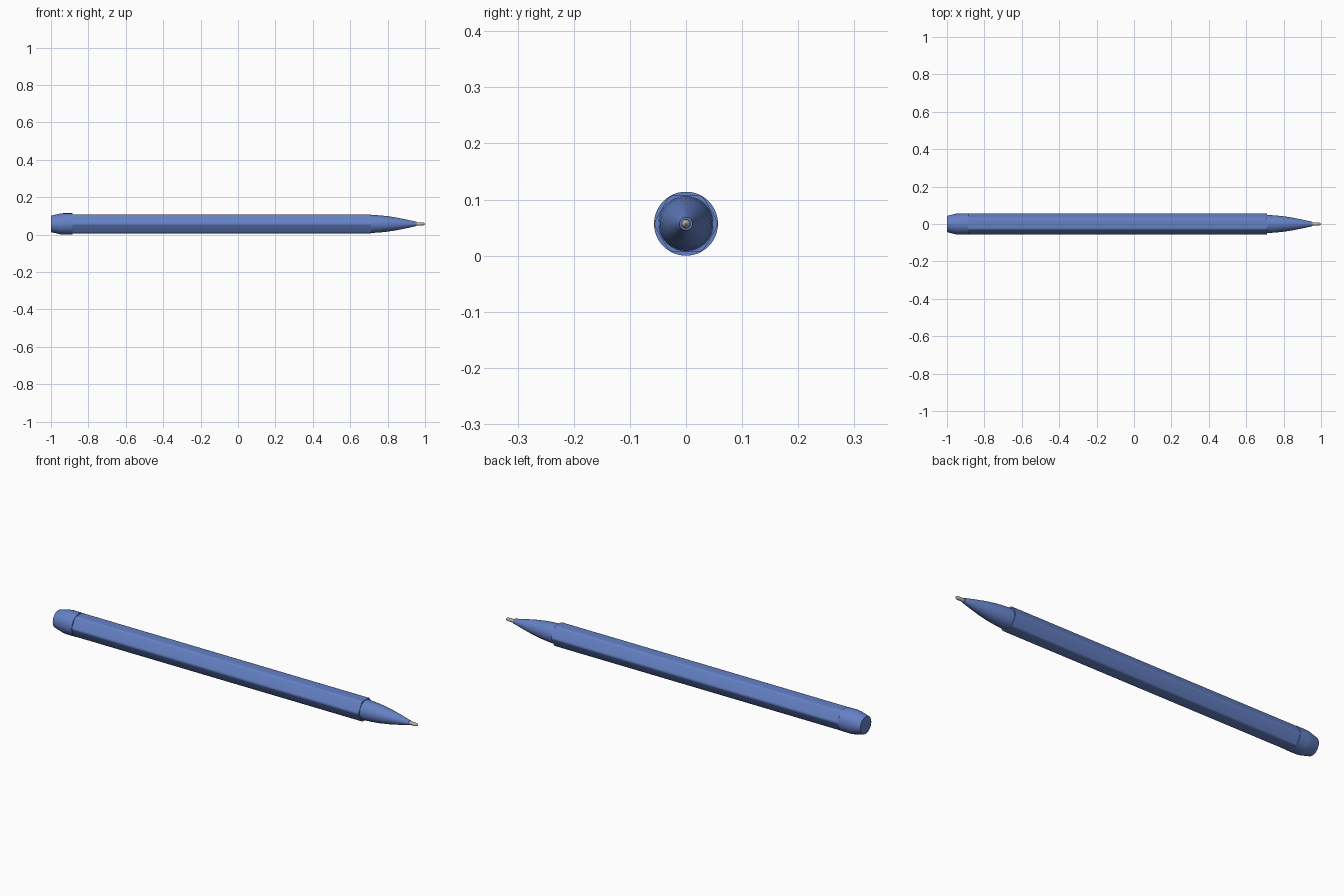
import bpy, bmesh, math

if "Cube" in bpy.data.objects:
    bpy.data.objects.remove(bpy.data.objects["Cube"])

CZ = 0.057  # height of the pen axis


def material(name, rgb):
    m = bpy.data.materials.new(name)
    m.diffuse_color = (*rgb, 1)
    m.use_nodes = True
    m.node_tree.nodes["Principled BSDF"].inputs["Base Color"].default_value = m.diffuse_color
    return m


blue = material("blue_plastic", (0.13, 0.22, 0.56))
metal = material("warm_grey_metal", (0.48, 0.44, 0.37))


def loft(name, rings, mat, angle=30):
    """Skin a list of closed rings along x and cap both ends."""
    bm = bmesh.new()
    loops = [[bm.verts.new(p) for p in ring] for ring in rings]
    n = len(loops[0])
    for a, b in zip(loops, loops[1:]):
        for i in range(n):
            j = (i + 1) % n
            bm.faces.new((a[i], a[j], b[j], b[i]))
    bm.faces.new(loops[0])
    bm.faces.new(loops[-1])
    bmesh.ops.recalc_face_normals(bm, faces=bm.faces)
    me = bpy.data.meshes.new(name)
    bm.to_mesh(me)
    bm.free()
    me.materials.append(mat)
    ob = bpy.data.objects.new(name, me)
    bpy.context.collection.objects.link(ob)
    bpy.ops.object.select_all(action='DESELECT')
    ob.select_set(True)
    bpy.context.view_layer.objects.active = ob
    bpy.ops.object.shade_smooth_by_angle(angle=math.radians(angle))
    return ob


def lathe(name, profile, mat, n=48):
    rings = [[(x, r * math.cos(2 * math.pi * i / n), CZ + r * math.sin(2 * math.pi * i / n))
              for i in range(n)] for x, r in profile]
    return loft(name, rings, mat)


def rounded_hex(x, flat, corner, steps=5):
    """Hexagon section with small corner arcs, corners pointing along y."""
    pts = []
    centre = (flat - corner) / math.cos(math.pi / 6)
    for k in range(6):
        a = k * math.pi / 3
        for s in range(steps):
            t = a + (s / (steps - 1) - 0.5) * math.pi / 3
            pts.append((x, centre * math.cos(a) + corner * math.cos(t),
                        CZ + centre * math.sin(a) + corner * math.sin(t)))
    return pts


# Hexagonal barrel with softened corners
loft("barrel", [rounded_hex(-0.93, 0.0505, 0.014), rounded_hex(0.71, 0.0505, 0.014)], blue)

# Round end plug, tapered towards the back
lathe("end_plug", [(-1.0, 0.0435), (-0.985, 0.0475), (-0.95, 0.0555), (-0.935, 0.057),
                   (-0.885, 0.057)], blue)

# Tapered nose
lathe("nose_cone", [(0.70, 0.0485), (0.712, 0.0485), (0.76, 0.0455), (0.80, 0.0415),
                    (0.85, 0.0335), (0.90, 0.0235), (0.955, 0.0115)], blue)

# Metal writing point with rounded tip
lathe("writing_point", [(0.95, 0.0085), (0.982, 0.0085), (0.991, 0.0075),
                        (0.997, 0.005), (1.0, 0.0015)], metal, 24)
